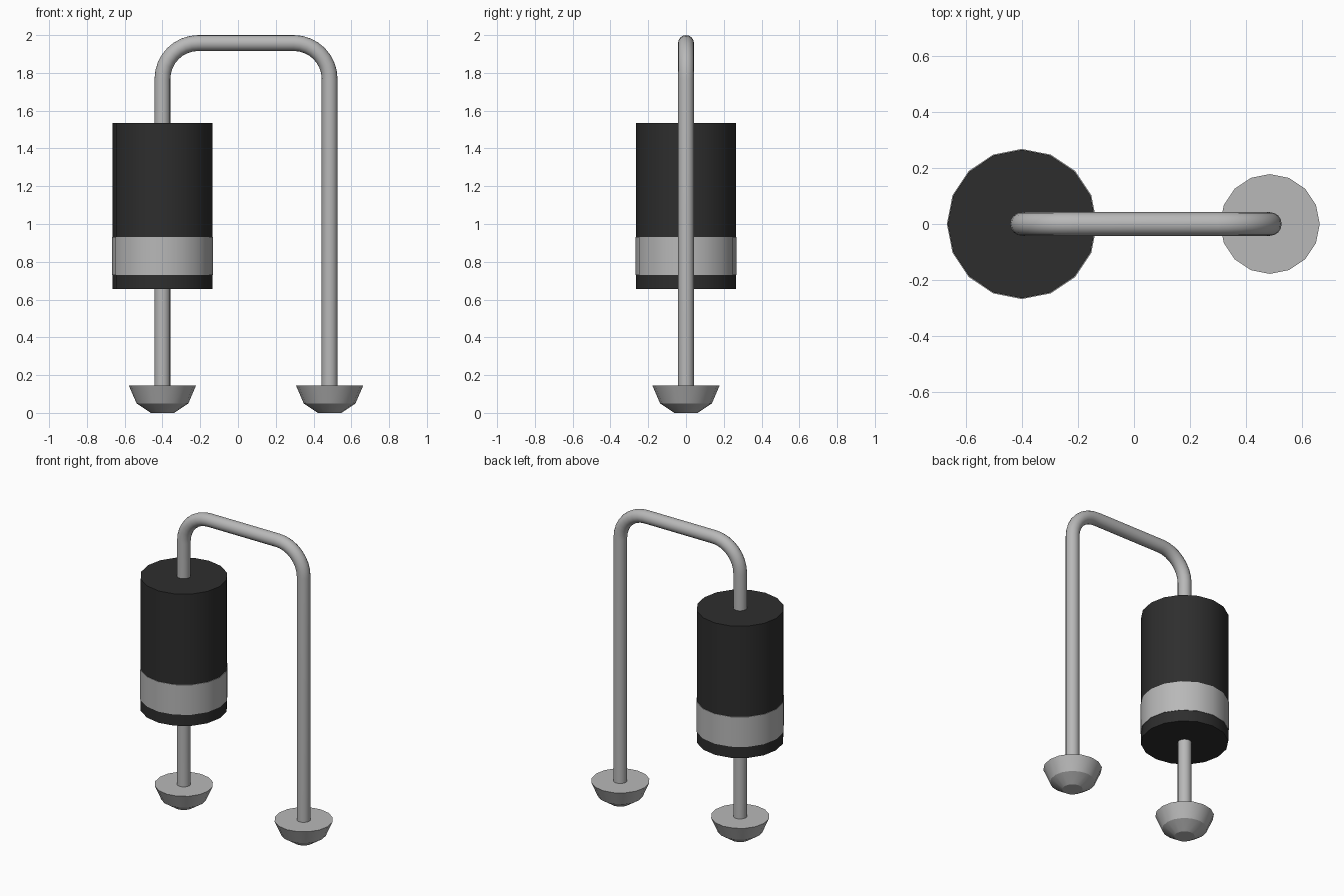
import bpy, bmesh, math
from mathutils import Vector

cube = bpy.data.objects.get("Cube")
if cube:
    bpy.data.objects.remove(cube, do_unlink=True)


def make_material(name, value):
    mat = bpy.data.materials.new(name)
    mat.use_nodes = True
    color = (value, value, value, 1.0)
    mat.diffuse_color = color
    mat.node_tree.nodes["Principled BSDF"].inputs["Base Color"].default_value = color
    return mat


BLACK = make_material("black casing", 0.027)
METAL = make_material("light grey metal", 0.48)

LEFT_X, RIGHT_X = -0.40, 0.485
SIDES = 16


def smooth(obj, degrees=30):
    bpy.ops.object.select_all(action='DESELECT')
    obj.select_set(True)
    bpy.context.view_layer.objects.active = obj
    bpy.ops.object.shade_smooth_by_angle(angle=math.radians(degrees))


def lathe(name, profile, x, mat):
    """Closed solid of revolution about a vertical axis; profile is (radius, z)."""
    bm = bmesh.new()
    rings = [[bm.verts.new((r * math.cos(2 * math.pi * i / SIDES),
                            r * math.sin(2 * math.pi * i / SIDES), z))
              for i in range(SIDES)] for r, z in profile]
    for low, high in zip(rings, rings[1:]):
        for i in range(SIDES):
            j = (i + 1) % SIDES
            bm.faces.new((low[i], low[j], high[j], high[i]))
    bm.faces.new(rings[0][::-1])
    bm.faces.new(rings[-1])
    mesh = bpy.data.meshes.new(name)
    bm.to_mesh(mesh)
    bm.free()
    mesh.materials.append(mat)
    obj = bpy.data.objects.new(name, mesh)
    obj.location.x = x
    bpy.context.collection.objects.link(obj)
    smooth(obj)
    return obj


# Cylindrical casing and the slightly raised band around its lower end
lathe("casing", [(0.265, 0.655), (0.265, 1.535)], LEFT_X, BLACK)
lathe("polarity_band", [(0.268, 0.73), (0.268, 0.93)], LEFT_X, METAL)

# Solder feet, narrowing downwards
for side, x in (("right", LEFT_X), ("left", RIGHT_X)):
    lathe(side + "_solder_foot", [(0.062, 0.0), (0.137, 0.05), (0.178, 0.145)], x, METAL)

# Bent wire: up through the casing, across the top and down the other side
WIRE_R, BEND_R, TOP_Z, STEPS = 0.042, 0.19, 1.958, 8
path = [Vector((LEFT_X, 0, 0.08))]
for cx, start in ((LEFT_X + BEND_R, math.pi), (RIGHT_X - BEND_R, math.pi / 2)):
    for k in range(STEPS + 1):
        a = start - k / STEPS * math.pi / 2
        path.append(Vector((cx + BEND_R * math.cos(a), 0,
                            TOP_Z - BEND_R + BEND_R * math.sin(a))))
path.append(Vector((RIGHT_X, 0, 0.08)))

curve = bpy.data.curves.new("wire_lead", 'CURVE')
curve.dimensions = '3D'
curve.bevel_depth = WIRE_R
curve.bevel_resolution = 6
curve.use_fill_caps = True
spline = curve.splines.new('POLY')
spline.points.add(len(path) - 1)
for point, co in zip(spline.points, path):
    point.co = (*co, 1.0)
curve.materials.append(METAL)
wire = bpy.data.objects.new("wire_lead", curve)
bpy.context.collection.objects.link(wire)
bpy.ops.object.select_all(action='DESELECT')
wire.select_set(True)
bpy.context.view_layer.objects.active = wire
bpy.ops.object.convert(target='MESH')
smooth(bpy.context.view_layer.objects.active, 40)
